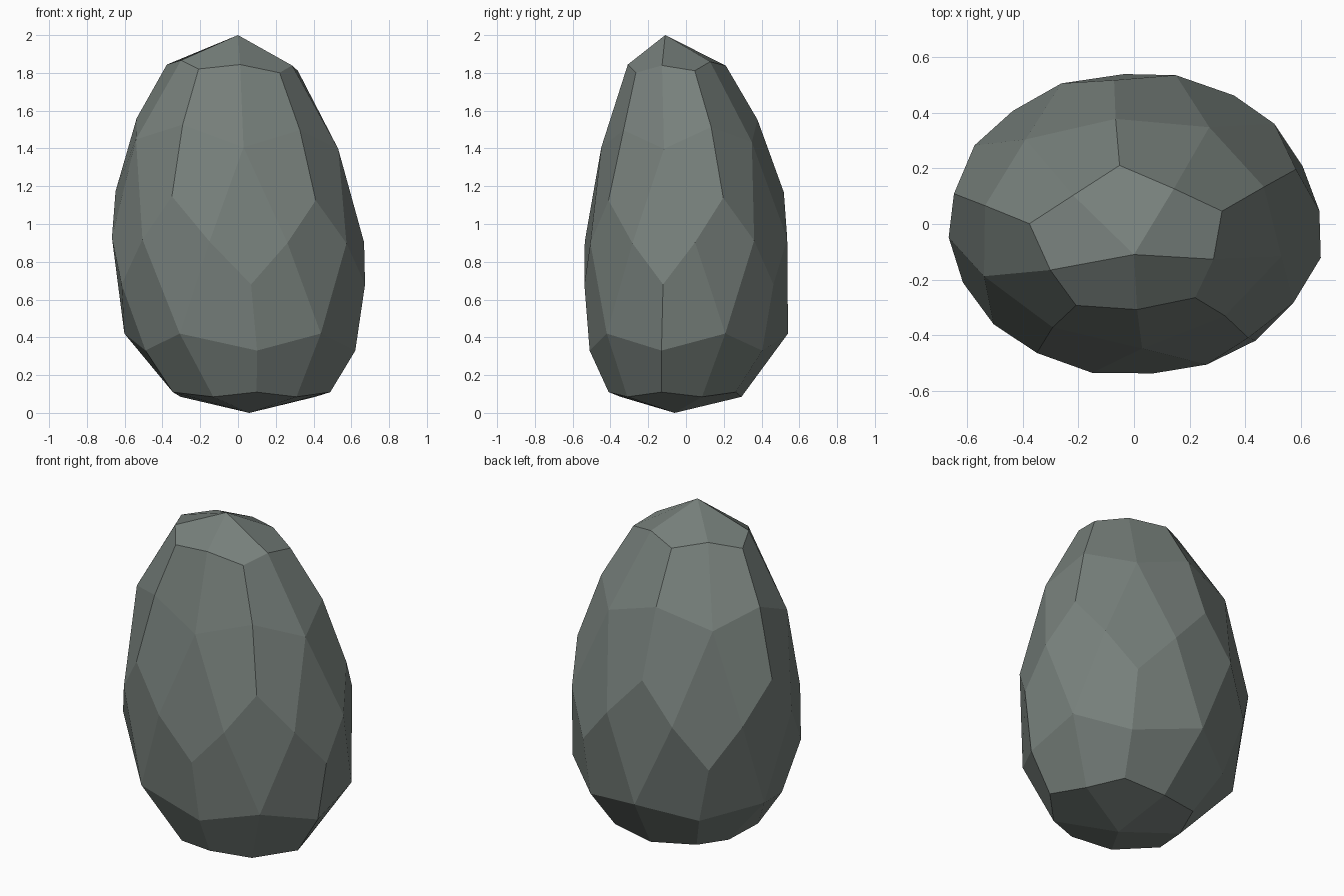
import bpy
import bmesh
from math import sin, cos, radians

cube = bpy.data.objects.get("Cube")
if cube:
    bpy.data.objects.remove(cube)

# Stone colour
stone = bpy.data.materials.new("grey green stone")
stone.use_nodes = True
colour = (0.185, 0.216, 0.2, 1)
stone.diffuse_color = colour
shader = stone.node_tree.nodes["Principled BSDF"]
shader.inputs["Base Color"].default_value = colour
shader.inputs["Roughness"].default_value = 0.9

bm = bmesh.new()


def ring(turn, z, rx, ry, cx, cy, tilt=0.0):
    """Five points on an ellipse, turned about z and slightly tilted."""
    points = []
    for k in range(5):
        a = radians(-85 + turn + 72 * k)
        x, y = cx + rx * cos(a), cy + ry * sin(a)
        points.append(bm.verts.new((x, y, z + tilt * (y - x))))
    return points


def fan(centre, border):
    """Kite faces around a centre; the border alternates edge point, corner."""
    n = len(border)
    for i in range(0, n, 2):
        bm.faces.new((centre, border[i], border[i + 1], border[(i + 2) % n]))


# Rings from the crown down to the base
crown = bm.verts.new((0, -0.11, 2))
crown_edge = ring(0, 1.86, 0.31, 0.235, -0.016, -0.074, 0.05)
crown_corner = ring(36, 1.825, 0.366, 0.272, -0.02, -0.06, 0.05)
upper_edge = ring(36, 1.53, 0.53, 0.405, -0.02, -0.025, 0.05)
upper_centre = ring(0, 1.43, 0.565, 0.43, -0.02, -0.02, 0.05)
upper_corner = ring(36, 1.15, 0.65, 0.53, -0.015, -0.01, 0.03)
waist_after = ring(18, 0.915, 0.67, 0.55, 0, 0, 0.02)
waist_before = ring(-18, 0.915, 0.67, 0.55, 0, 0, 0.02)
lower_corner = ring(0, 0.68, 0.68, 0.54, 0.01, 0)
lower_centre = ring(36, 0.42, 0.638, 0.548, 0.02, -0.006)
lower_edge = ring(0, 0.33, 0.586, 0.493, 0.05, -0.019)
base_corner = ring(0, 0.11, 0.44, 0.363, 0.06, -0.048)
base_edge = ring(36, 0.085, 0.376, 0.345, 0.063, -0.05)
base = bm.verts.new((0.06, -0.06, 0))

# Crown and base caps
fan(crown, [v for pair in zip(crown_edge, crown_corner) for v in pair])
fan(base, [v for k in range(5) for v in (base_edge[k - 1], base_corner[k])])

# Upper and lower belts of facets
for k in range(5):
    n = (k + 1) % 5
    fan(upper_centre[k], [
        crown_edge[k], crown_corner[k], upper_edge[k], upper_corner[k],
        waist_after[k], lower_corner[k], waist_before[k], upper_corner[k - 1],
        upper_edge[k - 1], crown_corner[k - 1]])
    fan(lower_centre[k], [
        base_edge[k], base_corner[n], lower_edge[n], lower_corner[n],
        waist_before[n], upper_corner[k], waist_after[k], lower_corner[k],
        lower_edge[k], base_corner[k]])

bmesh.ops.recalc_face_normals(bm, faces=bm.faces[:])
mesh = bpy.data.meshes.new("rock")
bm.to_mesh(mesh)
bm.free()
mesh.materials.append(stone)
bpy.context.collection.objects.link(bpy.data.objects.new("rock", mesh))
